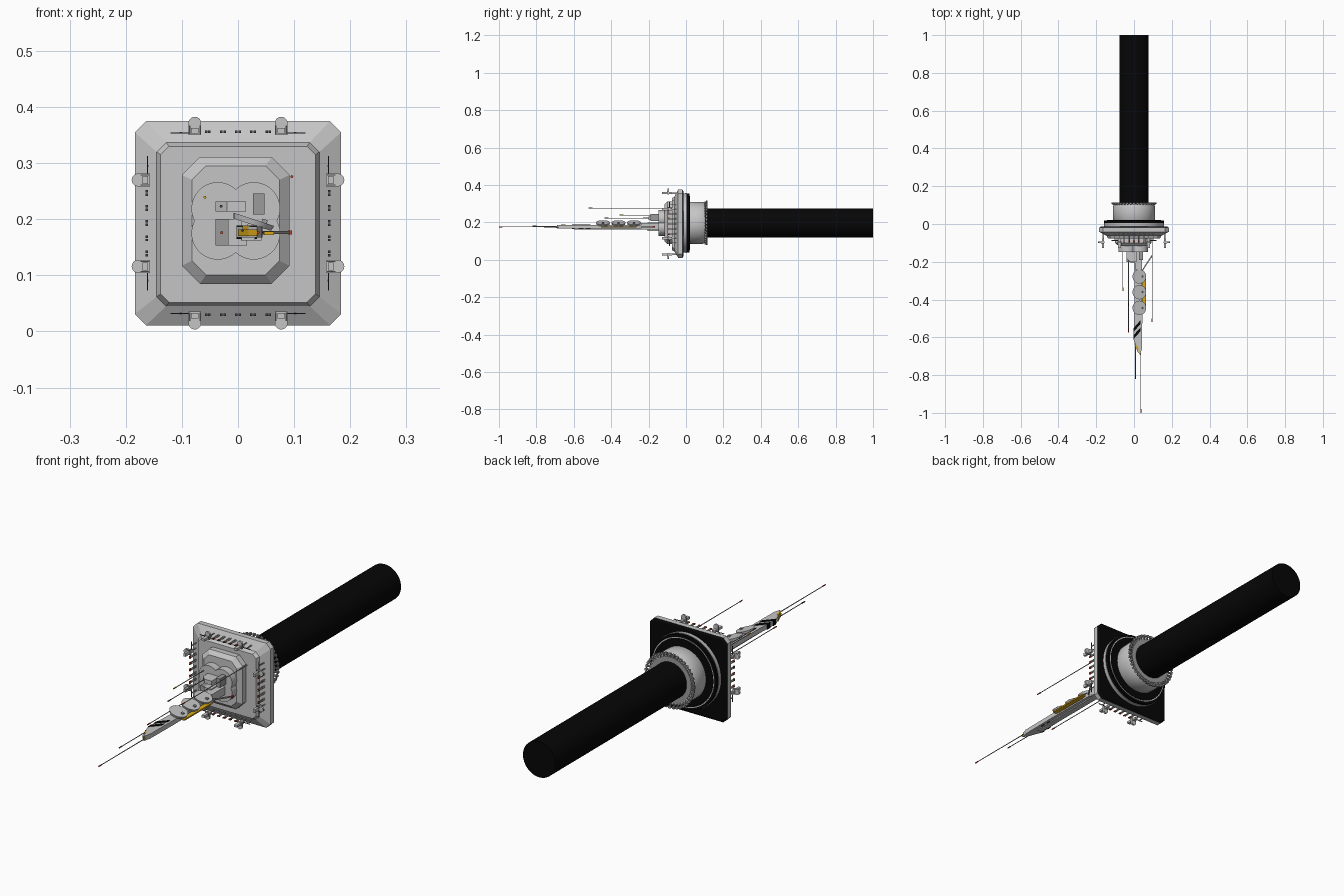
import bpy, bmesh, math
from mathutils import Matrix, Vector

cube = bpy.data.objects.get("Cube")
if cube:
    bpy.data.objects.remove(cube, do_unlink=True)


def material(name, rgb):
    m = bpy.data.materials.new(name)
    m.use_nodes = True
    m.diffuse_color = (*rgb, 1)
    m.node_tree.nodes["Principled BSDF"].inputs["Base Color"].default_value = (*rgb, 1)
    return m


GREY = material("light grey", (0.56, 0.56, 0.56))
MID = material("mid grey", (0.33, 0.33, 0.33))
DARK = material("dark grey", (0.06, 0.06, 0.06))
BLACK = material("black", (0.0018, 0.0018, 0.0018))
YELLOW = material("yellow", (0.7, 0.4, 0.01))
RED = material("red", (0.6, 0.05, 0.02))
CZ = 0.193  # height of the plate centre
AXIS = 0.197  # height of the shaft axis


def finish(name, bm, *mats, smooth=False):
    bmesh.ops.recalc_face_normals(bm, faces=bm.faces)
    mesh = bpy.data.meshes.new(name)
    bm.to_mesh(mesh)
    bm.free()
    for m in mats:
        mesh.materials.append(m)
    ob = bpy.data.objects.new(name, mesh)
    bpy.context.collection.objects.link(ob)
    if smooth:
        bpy.ops.object.select_all(action="DESELECT")
        ob.select_set(True)
        bpy.context.view_layer.objects.active = ob
        bpy.ops.object.shade_smooth_by_angle(angle=math.radians(35))
    return ob


def loft(name, rings, mat, smooth=False):
    """Skin equal-length point rings and cap both ends."""
    bm = bmesh.new()
    loops = [[bm.verts.new(p) for p in ring] for ring in rings]
    n = len(loops[0])
    for a, b in zip(loops, loops[1:]):
        for i in range(n):
            j = (i + 1) % n
            bm.faces.new((a[i], a[j], b[j], b[i]))
    bm.faces.new(loops[0])
    bm.faces.new(loops[-1])
    return finish(name, bm, mat, smooth=smooth)


def octagon(hx, hz, cut, y, cx=0, cz=CZ):
    quarter = [(hx, hz - cut), (hx - cut, hz)]
    pts = quarter + [(-x, z) for x, z in reversed(quarter)]
    pts += [(-x, -z) for x, z in pts]
    return [(cx + x, y, cz + z) for x, z in pts]


def lathe(name, profile, mat, cx=0, cz=AXIS, n=64):
    """Turn (radius, y) points around an axis along y."""
    turn = [2 * math.pi * i / n for i in range(n)]
    return loft(name, [[(cx + r * math.cos(a), y, cz + r * math.sin(a)) for a in turn]
                       for r, y in profile], mat, True)


def slab(name, outline, z0, z1, mat):
    return loft(name, [[(x, y, z) for x, y in outline] for z in (z0, z1)], mat)


def add_box(bm, lo, hi, matrix=Matrix(), index=0):
    lo, hi = Vector(lo), Vector(hi)
    m = matrix @ Matrix.Translation((lo + hi) / 2) @ Matrix.Diagonal((*(hi - lo), 1))
    verts = bmesh.ops.create_cube(bm, size=1, matrix=m)["verts"]
    for f in {f for v in verts for f in v.link_faces}:
        f.material_index = index


def box(name, lo, hi, mat):
    bm = bmesh.new()
    add_box(bm, lo, hi)
    return finish(name, bm, mat)


# Stepped armour plate with a black back
plate = loft("main_plate", [
    octagon(0.176, 0.174, 0.02, -0.014), octagon(0.184, 0.182, 0.02, -0.019),
    octagon(0.184, 0.182, 0.02, -0.042), octagon(0.145, 0.146, 0.017, -0.062, 0, 0.191),
    octagon(0.138, 0.139, 0.015, -0.076, 0, 0.191)], GREY)
plate.data.materials.append(BLACK)
for f in plate.data.polygons:
    if f.normal.y > 0.3:
        f.material_index = 1

loft("middle_tier", [
    octagon(0.096, 0.113, 0.032, -0.07, -0.004, 0.198),
    octagon(0.096, 0.113, 0.032, -0.1, -0.004, 0.198),
    octagon(0.078, 0.097, 0.025, -0.116, -0.004, 0.198)], GREY)

# Four-lobed front platform: outline of four overlapping discs
lobe = []
for i in range(96):
    a = 2 * math.pi * i / 96
    along = 0.032 * abs(math.cos(a)) + 0.022 * abs(math.sin(a))
    r = along + math.sqrt(0.047 ** 2 - (0.032 ** 2 + 0.022 ** 2 - along ** 2))
    lobe.append((r * math.cos(a) - 0.004, r * math.sin(a) + 0.197))
loft("lobed_platform", [[(x, y, z) for x, z in lobe] for y in (-0.11, -0.148)], GREY)

# Blocks on the platform
slab("upper_block", [(-0.02, -0.14), (0.014, -0.14), (0.014, -0.2), (-0.02, -0.2),
                     (-0.04, -0.18), (-0.04, -0.15)], 0.214, 0.232, GREY)
box("side_block", (0.027, -0.19, 0.208), (0.047, -0.14, 0.246), MID)
box("lower_block", (-0.018, -0.206, 0.153), (0.016, -0.14, 0.2), GREY)
box("lower_block_side", (-0.04, -0.2, 0.153), (-0.018, -0.14, 0.2), MID)
box("arm_root", (0.005, -0.24, 0.162), (0.042, -0.14, 0.196), GREY)

# Rear disc, collar, ring and long shaft
lathe("disc_rim", [(0.158, -0.015), (0.16, 0.004)], GREY)
lathe("rear_disc", [(0.158, 0.003), (0.158, 0.018)], BLACK)
lathe("disc_trim", [(0.148, 0.016), (0.148, 0.0195)], GREY)
lathe("disc_inner", [(0.144, 0.017), (0.144, 0.021)], BLACK)
lathe("collar", [(0.108, 0.018), (0.112, 0.024), (0.112, 0.09), (0.106, 0.102)], GREY)
lathe("collar_end", [(0.098, 0.1), (0.098, 0.105)], MID)
lathe("shaft", [(0.077, 0.09), (0.077, 1.0)], BLACK)

bm = bmesh.new()
for i in range(40):
    spin = Matrix.Translation((0, 0, AXIS)) @ Matrix.Rotation(2 * math.pi * i / 40, 4, "Y")
    add_box(bm, (0.1, 0.1, -0.002), (0.115, 0.108, 0.002), spin)
    add_box(bm, (0.109, 0.106, -0.005), (0.119, 0.114, 0.005), spin)
    add_box(bm, (0.113, 0.109, -0.01), (0.116, 0.112, 0.01), spin)
finish("collar_ring", bm, MID)

# Edge fittings, repeated on the four sides
tabs, posts = bmesh.new(), bmesh.new()
for side in range(4):
    turn = Matrix.Translation((0, 0, CZ)) @ Matrix.Rotation(side * math.pi / 2, 4, "Y")
    for x in (-0.077, 0.077):
        at = turn @ Matrix.Translation((x, 0, 0))
        add_box(tabs, (-0.0115, -0.1, 0.157), (0.0115, -0.092, 0.178), at)
        bmesh.ops.create_cone(
            tabs, cap_ends=True, segments=20, radius1=0.0115, radius2=0.0115, depth=0.008,
            matrix=at @ Matrix.Translation((0, -0.096, 0.178)) @ Matrix.Rotation(math.pi / 2, 4, "X"))
        add_box(tabs, (-0.007, -0.128, 0.16), (0.007, -0.076, 0.17), at)
        add_box(tabs, (-0.0015, -0.08, 0.163), (0.0015, -0.045, 0.166), at)
        for dx in (-0.009, 0.009):
            add_box(tabs, (dx - 0.001, -0.102, 0.159), (dx + 0.001, -0.1, 0.174), at, 1)
    for i in range(-2, 3):
        for dx in (-0.003, 0.003):
            at = turn @ Matrix.Translation((i * 0.027 + dx, 0, 0.163))
            add_box(posts, (-0.0015, -0.087, -0.0015), (0.0015, -0.045, 0.0015), at)
            add_box(posts, (-0.002, -0.095, -0.002), (0.002, -0.087, 0.002), at, 1)
            add_box(posts, (-0.0022, -0.097, -0.0022), (0.0022, -0.095, 0.0022), at, 2)
    for x in (-0.102, 0.102):
        at = turn @ Matrix.Translation((x, 0, 0.161))
        add_box(posts, (-0.018, -0.09, -0.001), (0.018, -0.086, 0.001), at, 2)
        add_box(posts, (-0.002, -0.086, -0.0015), (0.002, -0.045, 0.0015), at)
finish("edge_tabs", tabs, GREY, DARK)
finish("edge_posts", posts, GREY, RED, DARK)

# Blade-like arm with diagonal stripes and a yellow tip
slab("arm", [(0.002, -0.2), (0.042, -0.2), (0.044, -0.5), (0.042, -0.66), (0.034, -0.69),
             (0.02, -0.67), (-0.003, -0.61), (0.002, -0.45)], 0.167, 0.187, GREY)
for i, y in enumerate((-0.572, -0.61)):
    slab(f"arm_stripe_{i + 1}", [(-0.003, y), (0.034, y + 0.042), (0.034, y + 0.062),
                                 (-0.003, y + 0.02)], 0.165, 0.189, BLACK)
slab("arm_tip_edge", [(0.0, -0.628), (0.019, -0.676), (0.034, -0.694), (0.036, -0.684),
                      (0.02, -0.66)], 0.17, 0.182, YELLOW)
slab("arm_tip_mark", [(0.008, -0.643), (0.02, -0.669), (0.024, -0.66), (0.016, -0.644)],
     0.182, 0.1885, YELLOW)
box("arm_keel", (0.006, -0.6, 0.162), (0.03, -0.22, 0.169), GREY)
box("arm_rail", (0.046, -0.455, 0.172), (0.064, -0.265, 0.178), YELLOW)
box("rail_mount", (0.04, -0.44, 0.173), (0.05, -0.28, 0.177), DARK)

# Tilted round dishes along the arm
for i in range(3):
    tilt = (Matrix.Translation((0.027, -0.278 - 0.083 * i, 0.195))
            @ Matrix.Rotation(math.radians(18), 4, "Y"))
    bm = bmesh.new()
    bmesh.ops.create_cone(bm, cap_ends=True, segments=32, radius1=0.035, radius2=0.038,
                          depth=0.01, matrix=tilt)
    add_box(bm, (0.014, -0.005, 0), (0.024, 0.005, 0.011), tilt, 1)
    add_box(bm, (-0.008, -0.008, -0.018), (0.008, 0.008, 0), tilt)
    finish(f"dish_{i + 1}", bm, GREY, MID, smooth=True)

# Aerials: x, z, root y, tip y, tip colour
for i, (x, z, root, tip, mat) in enumerate((
        (-0.059, 0.239, -0.1, -0.355, YELLOW), (-0.029, 0.176, -0.14, -0.575, RED),
        (0.096, 0.276, -0.07, -0.52, RED), (0.008, 0.18, -0.6, -0.82, DARK),
        (0.036, 0.176, -0.66, -1.0, RED), (-0.03, 0.223, -0.18, -0.435, DARK))):
    lathe(f"aerial_{i + 1}", [(0.002, root), (0.0016, tip + 0.018)], MID, x, z, 8)
    lathe(f"aerial_tip_{i + 1}", [(0.0026, tip + 0.02), (0.0026, tip)], mat, x, z, 8)

# Slanted brace beside the arm root
slab("brace", [(0.038, -0.25), (0.044, -0.25), (0.094, -0.175), (0.09, -0.17)],
     0.174, 0.179, MID)
box("brace_light", (0.089, -0.178, 0.173), (0.096, -0.166, 0.18), RED)
